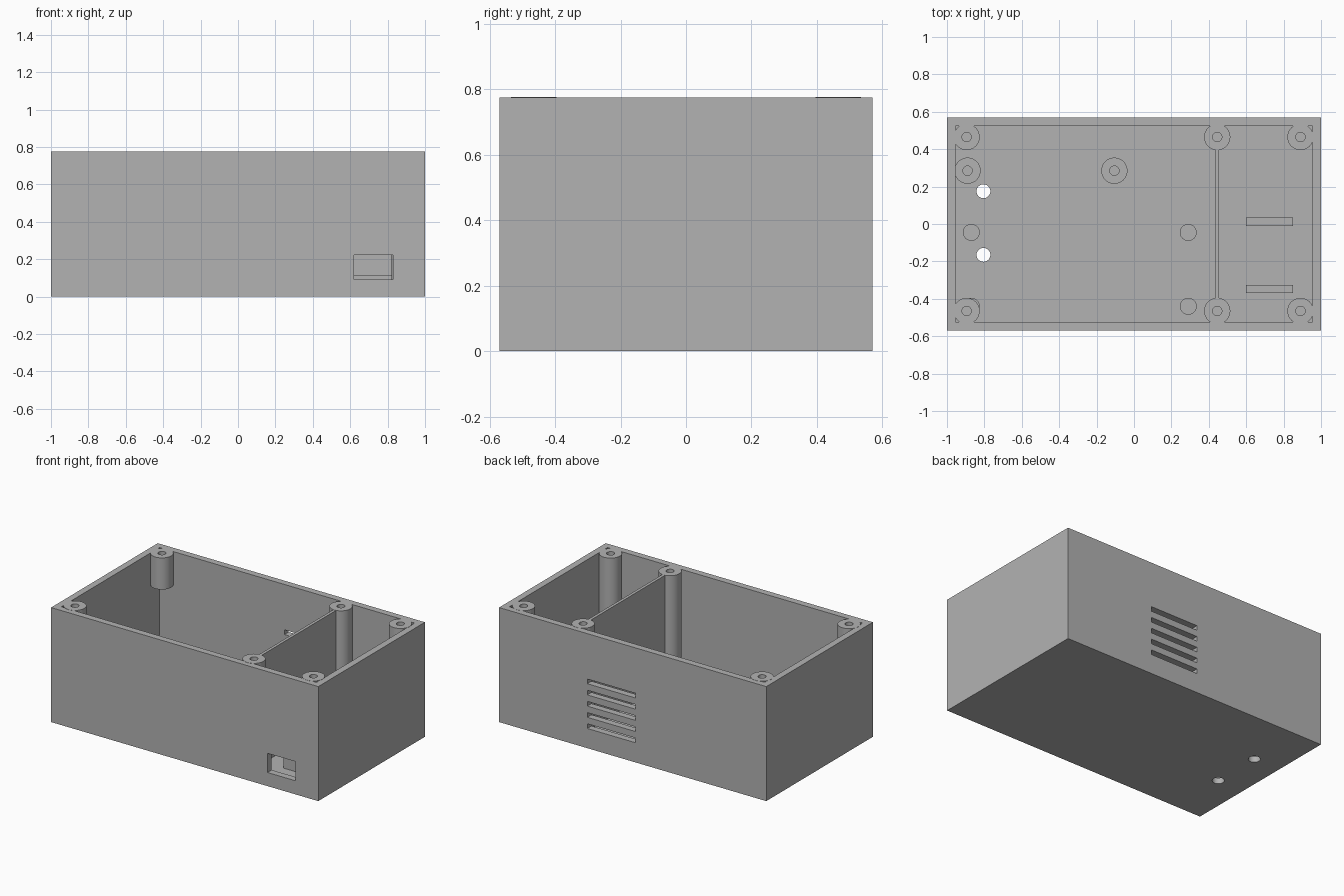
import bpy, bmesh, math

if "Cube" in bpy.data.objects:
    bpy.data.objects.remove(bpy.data.objects["Cube"], do_unlink=True)

GREY = (0.448, 0.448, 0.448, 1)
mat = bpy.data.materials.new("plain grey plastic")
mat.use_nodes = True
mat.diffuse_color = GREY
mat.node_tree.nodes["Principled BSDF"].inputs["Base Color"].default_value = GREY

HX, HY, TOP = 1.0, 0.57, 0.775      # outer half sizes and height
WALL, FLOOR = 0.045, 0.04
STANDOFF_TOP = 0.113


def finish(name, bm):
    mesh = bpy.data.meshes.new(name)
    bmesh.ops.recalc_face_normals(bm, faces=bm.faces)
    bm.to_mesh(mesh)
    bm.free()
    mesh.materials.append(mat)
    ob = bpy.data.objects.new(name, mesh)
    bpy.context.collection.objects.link(ob)
    return ob


def activate(ob):
    bpy.ops.object.select_all(action='DESELECT')
    ob.select_set(True)
    bpy.context.view_layer.objects.active = ob


def box(name, x, y, z):
    """Box from (min, max) pairs."""
    bm = bmesh.new()
    bmesh.ops.create_cube(bm, size=1)
    for v in bm.verts:
        v.co = [lo + (hi - lo) * (c + 0.5) for c, (lo, hi) in zip(v.co, (x, y, z))]
    return finish(name, bm)


def lathe(name, x, y, profile, steps=40):
    """Turn an (radius, height) profile about a vertical axis."""
    bm = bmesh.new()
    verts = [bm.verts.new((r, 0, z)) for r, z in profile]
    edges = [bm.edges.new(pair) for pair in zip(verts, verts[1:])]
    bmesh.ops.spin(bm, geom=verts + edges, cent=(0, 0, 0), axis=(0, 0, 1),
                   angle=math.tau, steps=steps)
    bmesh.ops.remove_doubles(bm, verts=bm.verts, dist=1e-4)
    bmesh.ops.translate(bm, verts=bm.verts, vec=(x, y, 0))
    ob = finish(name, bm)
    activate(ob)
    bpy.ops.object.shade_smooth_by_angle(angle=math.radians(30))
    return ob


def pin(name, x, y, r, z0, z1):
    return lathe(name, x, y, [(0, z0), (r, z0), (r, z1), (0, z1)])


def screw_post(name, x, y, z0, z1, depth):
    """Round post with a blind screw hole in its top."""
    r, hole = 0.07, 0.025
    return lathe(name, x, y, [(0, z0), (r, z0), (r, z1), (hole, z1),
                              (hole, z1 - depth), (0, z1 - depth)])


def cut(target, cutter):
    mod = target.modifiers.new("cut", 'BOOLEAN')
    mod.operation, mod.solver, mod.object = 'DIFFERENCE', 'EXACT', cutter
    activate(target)
    bpy.ops.object.modifier_apply(modifier=mod.name)
    bpy.data.objects.remove(cutter, do_unlink=True)


# Open box with its cavity
case = box("case_shell", (-HX, HX), (-HY, HY), (0, TOP))
cut(case, box("cavity_cutter", (-HX + WALL, HX - WALL), (-HY + WALL, HY - WALL),
              (FLOOR, TOP + 0.2)))

# Port opening in the front wall
cut(case, box("port_cutter", (0.62, 0.83), (-HY - 0.1, -HY + WALL + 0.02), (0.092, 0.222)))

# Vent slots in the back wall
for i in range(5):
    z = 0.452 - 0.0757 * i
    cut(case, box("vent_cutter", (-0.02, 0.34), (HY - WALL - 0.02, HY + 0.1),
                  (z - 0.016, z + 0.016)))

# Cable holes through the floor
for y in (0.175, -0.165):
    cut(case, pin("floor_hole_cutter", -0.805, y, 0.037, -0.1, FLOOR + 0.02))

# Lid screw posts: full height on the left, short and hanging on the right
for side, y in (("front", -0.465), ("back", 0.465)):
    screw_post(f"left_{side}_post", 0.89, y, FLOOR - 0.01, TOP + 0.001, 0.2)
    screw_post(f"divider_{side}_post", 0.445, y, FLOOR - 0.01, TOP + 0.001, 0.2)
    screw_post(f"right_{side}_short_post", -0.895, y, 0.562, TOP + 0.001, 0.18)

# Dividing wall between the two compartments
box("divider_wall", (0.435, 0.455), (-0.398, 0.398), (FLOOR - 0.01, TOP))

# Board standoffs and support pins on the floor
for x in (-0.89, -0.105):
    screw_post("board_standoff", x, 0.285, FLOOR - 0.01, STANDOFF_TOP, 0.06)
for x in (-0.87, 0.29):
    for y in (-0.045, -0.44):
        pin("support_pin", x, y, 0.045, FLOOR - 0.01, STANDOFF_TOP)

# Low ribs in the small compartment
for y in (0.012, -0.348):
    box("support_rib", (0.6, 0.85), (y - 0.022, y + 0.022), (FLOOR - 0.01, STANDOFF_TOP))
